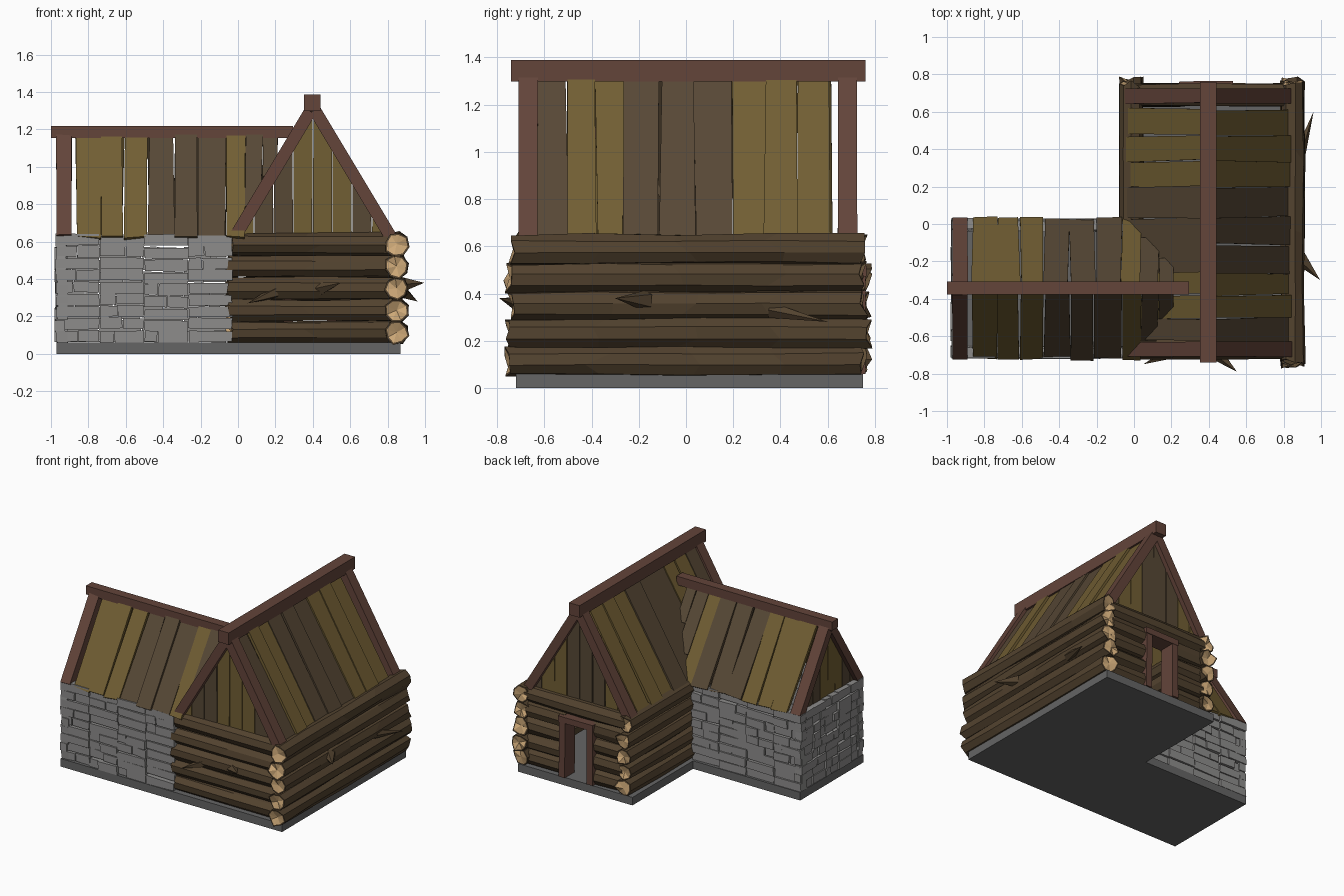
import bpy, bmesh, math, random
from mathutils import Vector as V

if "Cube" in bpy.data.objects:
    bpy.data.objects.remove(bpy.data.objects["Cube"])

random.seed(7)
R = lambda a: random.uniform(-a, a)


def material(name, rgb):
    m = bpy.data.materials.new(name)
    m.diffuse_color = (*rgb, 1)
    m.use_nodes = True
    m.node_tree.nodes["Principled BSDF"].inputs["Base Color"].default_value = m.diffuse_color
    return m


BARK = material("bark", (0.085, 0.055, 0.028))
CUT = material("cut_wood", (0.62, 0.40, 0.19))
OLIVE = material("plank_olive", (0.165, 0.112, 0.033))
BROWN = material("plank_brown", (0.095, 0.065, 0.036))
BEAM = material("beam", (0.125, 0.058, 0.042))
STONE = material("stone", (0.27, 0.265, 0.26))
SLAB = material("slab", (0.13, 0.13, 0.13))


def finish(name, bm, *mats):
    bmesh.ops.recalc_face_normals(bm, faces=bm.faces)
    me = bpy.data.meshes.new(name)
    bm.to_mesh(me)
    bm.free()
    for m in mats:
        me.materials.append(m)
    ob = bpy.data.objects.new(name, me)
    bpy.context.collection.objects.link(ob)
    return ob


def board(bm, a, b, side, w, t, mat=0, jit=0.0, ext=(0, 0)):
    """Box from a to b, width w along side, thickness t; ext slants the far end."""
    a, b, side = V(a), V(b), V(side).normalized()
    d = (b - a).normalized()
    n = d.cross(side).normalized()
    vs = []
    for end, p in enumerate((a, b)):
        for k, s in enumerate((-1, 1)):
            q = p + side * (s * w / 2 + R(jit)) + d * (R(jit) + (ext[k] if end else 0))
            vs += [bm.verts.new(q + n * (t / 2)), bm.verts.new(q - n * (t / 2))]
    for f in ((0, 1, 3, 2), (4, 6, 7, 5), (0, 4, 5, 1), (2, 3, 7, 6), (0, 2, 6, 4), (1, 5, 7, 3)):
        bm.faces.new([vs[i] for i in f]).material_index = mat


def log(bm, a, b, r=0.062, sides=8):
    """Rough faceted trunk with ragged bark and pale recessed cut ends."""
    a, b = V(a), V(b)
    d = (b - a).normalized()
    u = d.cross(V((0, 0, 1))).normalized()
    w = V((0, 0, 1))
    n = max(2, round((b - a).length / 0.4) + 1)
    ph = random.random()
    rings = []
    for i in range(n):
        c = a.lerp(b, i / (n - 1))
        end = i in (0, n - 1)
        ring = []
        for k in range(sides):
            t = (k + ph) * 2 * math.pi / sides
            rr = r * (1 + R(0.1))
            ring.append(bm.verts.new(c + (u * math.cos(t) + w * math.sin(t)) * rr
                                     + d * R(0.02 if end else 0.06)))
        rings.append(ring)
    for p, q in zip(rings, rings[1:]):
        for k in range(sides):
            j = (k + 1) % sides
            bm.faces.new((p[k], p[j], q[j], q[k]))
    for ring, c, s in ((rings[0], a, 1), (rings[-1], b, -1)):
        rim = [bm.verts.new(c + (v.co - c) * 0.84) for v in ring]
        mid = bm.verts.new(c + d * s * 0.008)
        for k in range(sides):
            j = (k + 1) % sides
            bm.faces.new((ring[k], ring[j], rim[j], rim[k]))
            bm.faces.new((rim[k], rim[j], mid)).material_index = 1


def stub(bm, base, tip, r=0.04):
    """Broken branch: a five-sided spike."""
    base, tip = V(base), V(tip)
    d = (tip - base).normalized()
    u = d.cross(V((0, 0, 1))).normalized()
    w = u.cross(d)
    ring = [bm.verts.new(base + (u * math.cos(k * 1.2566) + w * math.sin(k * 1.2566)) * r) for k in range(5)]
    top = bm.verts.new(tip)
    for k in range(5):
        bm.faces.new((ring[k], ring[(k + 1) % 5], top))


# L-shaped foundation
bm = bmesh.new()
outline = [(-0.97, -0.72), (0.87, -0.72), (0.87, 0.75), (-0.08, 0.75), (-0.08, 0.03), (-0.97, 0.03)]
face = bm.faces.new([bm.verts.new((x, y, 0)) for x, y in outline])
top = bmesh.ops.extrude_face_region(bm, geom=[face])["geom"]
bmesh.ops.translate(bm, vec=(0, 0, 0.06), verts=[g for g in top if isinstance(g, bmesh.types.BMVert)])
finish("foundation", bm, SLAB)

# Log walls of the main house
ROWS = [0.115 + 0.118 * i for i in range(5)]
walls = {n: bmesh.new() for n in ("right", "left", "front", "back")}
for i, z in enumerate(ROWS):
    log(walls["right"], (0.848, -0.745 + R(0.015), z), (0.848, 0.765 + R(0.015), z), 0.065)
    log(walls["left"], (-0.015, -0.02, z), (-0.015, 0.765 + R(0.015), z))
    log(walls["front"], (-0.04, -0.66, z), (0.82, -0.66, z))
    spans = [(0.0, 0.82)] if i == 4 else [(0.0, 0.26), (0.51, 0.82)]
    for x0, x1 in spans:
        log(walls["back"], (x0, 0.69, z), (x1, 0.69, z))
stub(walls["right"], (0.88, 0.36, 0.33), (0.96, 0.60, 0.28), 0.035)
stub(walls["right"], (0.88, -0.17, 0.37), (0.995, -0.30, 0.38), 0.045)
stub(walls["front"], (0.20, -0.69, 0.33), (0.05, -0.75, 0.27), 0.035)
stub(walls["front"], (0.44, -0.69, 0.35), (0.55, -0.79, 0.38), 0.04)
for n, bm in walls.items():
    finish(n + "_log_wall", bm, BARK, CUT)

# Door frame in the back wall
bm = bmesh.new()
for x in (0.27, 0.50):
    board(bm, (x, 0.70, 0.06), (x, 0.70, 0.50), (1, 0, 0), 0.05, 0.12, 0, 0.004)
board(bm, (0.24, 0.70, 0.495), (0.53, 0.70, 0.495), (0, 1, 0), 0.13, 0.045, 0, 0.004)
finish("door_frame", bm, BEAM)


# Stone walls of the side wing: rough courses with open joints
def stone_wall(name, a, b, step):
    a, b = V(a), V(b)
    bm = bmesh.new()
    cols = round((b - a).length / step)
    d = (b - a).normalized()
    side = d.cross(V((0, 0, 1)))
    h = 0.58 / 9
    for c in range(cols):
        shift = R(0.008)
        for r in range(9):
            p, q = a.lerp(b, c / cols), a.lerp(b, (c + 1) / cols)
            z = 0.06 + h * (r + 0.5) + (shift if 0 < r < 8 else 0)
            split = random.uniform(0.3, 0.7) if random.random() < 0.5 else 1
            cuts = [0, split, 1] if split < 1 else [0, 1]
            for s, e in zip(cuts, cuts[1:]):
                off = side * R(0.01) + V((0, 0, z + R(0.003)))
                board(bm, p.lerp(q, s) + off + d * 0.002, p.lerp(q, e) + off - d * 0.002,
                      (0, 0, 1), h - 0.005, 0.055, 0, 0.004)
    finish(name, bm, STONE)


stone_wall("front_stone_wall", (-0.975, -0.685, 0), (-0.03, -0.685, 0), 0.235)
stone_wall("back_stone_wall", (-0.975, -0.005, 0), (-0.06, -0.005, 0), 0.235)
stone_wall("left_stone_wall", (-0.945, -0.715, 0), (-0.945, 0.025, 0), 0.15)

# Ridge beams and rafters
bm = bmesh.new()
board(bm, (0.397, -0.74, 1.343), (0.397, 0.76, 1.343), (1, 0, 0), 0.088, 0.09)
for y in (-0.67, 0.685):
    for s in (-1, 1):
        board(bm, (0.4 + s * 0.42, y, 0.62), (0.4 + s * 0.012, y, 1.30), (0, 1, 0), 0.08, 0.066, 0, 0.004)
finish("main_roof_frame", bm, BEAM)
bm = bmesh.new()
board(bm, (-1.0, -0.342, 1.187), (0.295, -0.342, 1.187), (0, 1, 0), 0.07, 0.065)
for s in (-1, 1):
    board(bm, (-0.93, -0.345 + s * 0.355, 0.62), (-0.93, -0.345 + s * 0.01, 1.155), (1, 0, 0), 0.08, 0.06, 0, 0.004)
finish("wing_roof_frame", bm, BEAM)

# Main roof planks, three of each colour in turn
EDGES = [-0.625, -0.50, -0.38, -0.26, -0.11, 0.035, 0.20, 0.335, 0.475, 0.615]
COLOURS = [1, 0, 0, 1, 1, 1, 0, 0, 0]
for s, name in ((-1, "left"), (1, "right")):
    bm = bmesh.new()
    for y0, y1, c in zip(EDGES, EDGES[1:], COLOURS):
        k = R(0.012)
        board(bm, (0.4 + s * (0.435 + k), (y0 + y1) / 2, 0.62), (0.4 + s * (0.012 + k), (y0 + y1) / 2, 1.315),
              (0, 1, 0), y1 - y0 - 0.004, 0.022, c, 0.009)
    finish("main_roof_planks_" + name, bm, OLIVE, BROWN)

# Wing roof planks, shortened where they run into the main roof
EDGES = [-0.865, -0.735, -0.61, -0.48, -0.345, -0.21, -0.07, 0.035, 0.13, 0.215]
COLOURS = [0, 0, 0, 1, 1, 1, 0, 1, 1]
for s, name in ((-1, "front"), (1, "back")):
    bm = bmesh.new()
    for x0, x1, c in zip(EDGES, EDGES[1:], COLOURS):
        x, k = (x0 + x1) / 2, R(0.01)
        f = max(0.0, min(0.9, (x - 0.0) / 0.29))
        lo = V((x, -0.345 + s * (0.37 + k), 0.62))
        hi = V((x, -0.345 + s * (0.012 + k), 1.17))
        board(bm, lo.lerp(hi, f), hi, (1, 0, 0), x1 - x0 - 0.004, 0.022, c, 0.009)
    finish("wing_roof_planks_" + name, bm, OLIVE, BROWN)


# Gable planks, tops cut to the roof slope
def gable(name, centre, axis, half, rise, count):
    bm = bmesh.new()
    axis = V(axis)
    w = 2 * half / count
    for i in range(count):
        u = -half + w * (i + 0.5)
        hgt = rise * (1 - abs(u) / half)
        e = rise * (w / 2) / half * (1 if u < 0 else -1)
        p = V(centre) + axis * u
        board(bm, p, p + V((0, 0, hgt)), axis, w - 0.005, 0.02, random.choice((0, 0, 1)), 0.002, (-e * 0.95, e * 0.95))
    finish(name, bm, OLIVE, BROWN)


gable("front_gable", (0.4, -0.66, 0.61), (1, 0, 0), 0.42, 0.69, 8)
gable("back_gable", (0.4, 0.68, 0.61), (1, 0, 0), 0.42, 0.69, 8)
gable("wing_gable", (-0.925, -0.345, 0.61), (0, 1, 0), 0.35, 0.54, 8)
